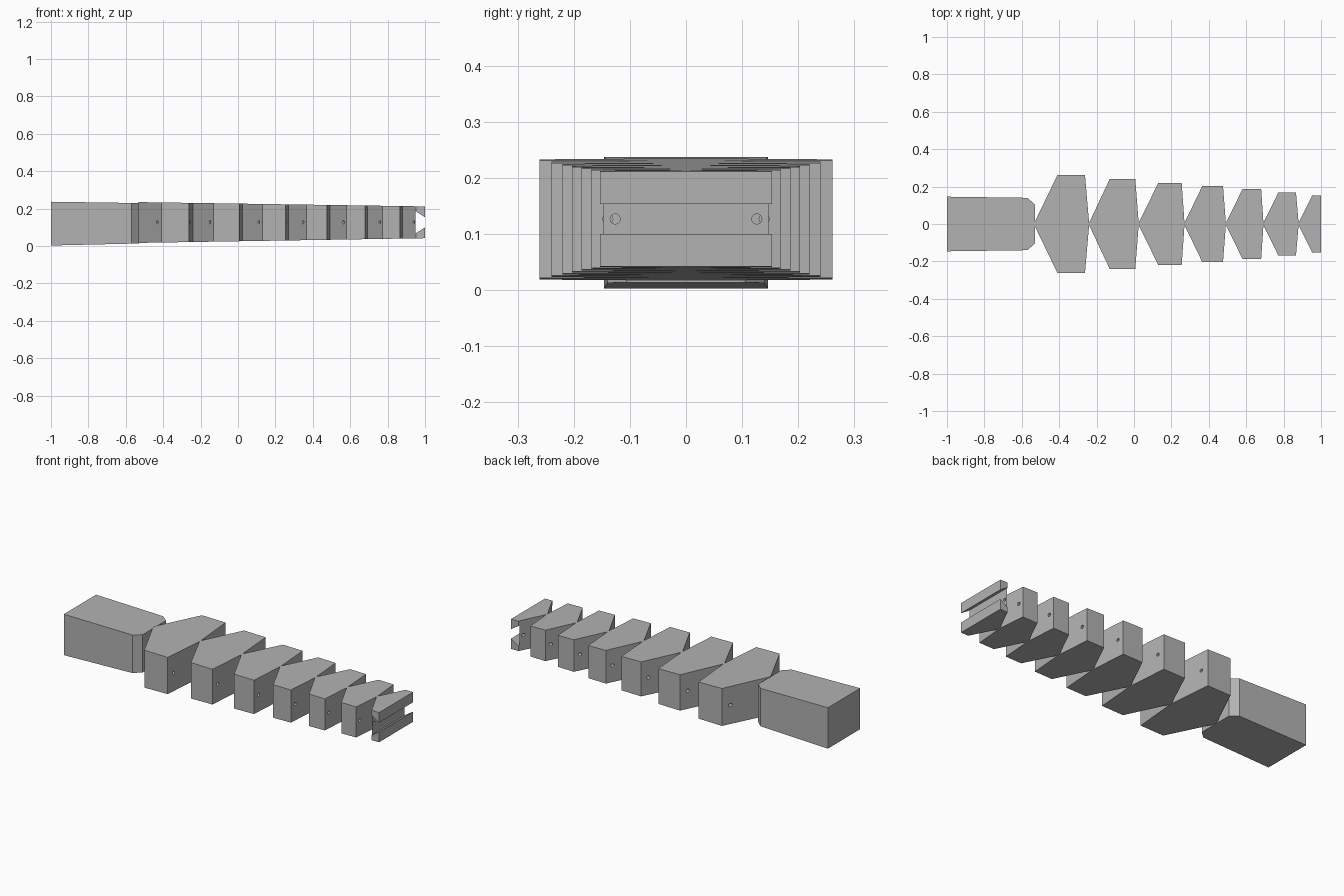
import bpy, bmesh, math

if "Cube" in bpy.data.objects:
    bpy.data.objects.remove(bpy.data.objects["Cube"])

grey = bpy.data.materials.new("plain grey")
grey.diffuse_color = (0.45, 0.45, 0.45, 1)
grey.use_nodes = True
grey.node_tree.nodes["Principled BSDF"].inputs["Base Color"].default_value = grey.diffuse_color


def lerp(a, b, t):
    return a + (b - a) * t


def body_z(x):
    """Bottom and top of the tapering segments at x."""
    t = (x + 0.53) / 1.53
    return lerp(0.017, 0.042, t), lerp(0.235, 0.212, t)


def head_z(x):
    """Bottom and top of the head block at x."""
    t = (x + 1) / 0.47
    return lerp(0.003, 0.014, t), lerp(0.237, 0.230, t)


def make_object(name, bm):
    bmesh.ops.recalc_face_normals(bm, faces=bm.faces)
    mesh = bpy.data.meshes.new(name)
    bm.to_mesh(mesh)
    bm.free()
    mesh.materials.append(grey)
    obj = bpy.data.objects.new(name, mesh)
    bpy.context.collection.objects.link(obj)
    return obj


def plan_solid(name, half, z_at):
    """Solid from a half outline in plan (x, half width), mirrored across y."""
    outline = half + [(x, -y) for x, y in reversed(half)]
    bm = bmesh.new()
    low = [bm.verts.new((x, y, z_at(x)[0])) for x, y in outline]
    high = [bm.verts.new((x, y, z_at(x)[1])) for x, y in outline]
    n = len(outline)
    bm.faces.new(low)
    bm.faces.new(high)
    for i in range(n):
        j = (i + 1) % n
        bm.faces.new((low[i], low[j], high[j], high[i]))
    return make_object(name, bm)


def side_prism(name, profile, y0, y1):
    """Prism along y from an (x, z) profile."""
    bm = bmesh.new()
    face = bm.faces.new([bm.verts.new((x, y0, z)) for x, z in profile])
    new = bmesh.ops.extrude_face_region(bm, geom=[face])["geom"]
    bmesh.ops.translate(bm, vec=(0, y1 - y0, 0),
                        verts=[v for v in new if isinstance(v, bmesh.types.BMVert)])
    return make_object(name, bm)


def cut(obj, cutter):
    mod = obj.modifiers.new("cut", 'BOOLEAN')
    mod.operation = 'DIFFERENCE'
    mod.solver = 'EXACT'
    mod.object = cutter
    cutter.hide_render = True
    cutter.hide_viewport = True
    cutter.display_type = 'WIRE'


# Head block with chamfered rear corners
plan_solid("head_block", [(-1, 0.146), (-0.57, 0.140), (-0.53, 0.105)], head_z)

# Tail segments: neck start, widest start, widest end, neck end, half width
PIN = 0.006
segments = [
    (-0.533, -0.410, -0.262, -0.240, 0.261),
    (-0.240, -0.130, 0.007, 0.025, 0.240),
    (0.025, 0.130, 0.255, 0.270, 0.220),
    (0.270, 0.365, 0.476, 0.491, 0.203),
    (0.491, 0.580, 0.680, 0.692, 0.186),
    (0.692, 0.772, 0.866, 0.880, 0.169),
    (0.880, 0.953, 1.000, None, 0.153),
]
for i, (x0, x1, x2, x3, w) in enumerate(segments):
    half = [(x0, PIN), (x1, w), (x2, w)]
    if x3 is not None:
        half.append((x3, PIN))
    seg = plan_solid(f"tail_segment_{i + 1}", half, body_z)

    # Pair of cord holes running lengthwise
    bm = bmesh.new()
    for s in (-1, 1):
        made = bmesh.ops.create_cone(bm, cap_ends=True, segments=16,
                                     radius1=0.009, radius2=0.009, depth=0.6)["verts"]
        for v in made:
            x, y, z = v.co
            v.co = ((x0 + x2) / 2 + z, s * 0.825 * w + x, 0.127 + y)
    cut(seg, make_object(f"hole_cutter_{i + 1}", bm))

# Dovetail groove across the end of the last segment
groove = side_prism("groove_cutter",
                    [(0.95, 0.068), (0.95, 0.186), (1.0, 0.154), (1.01, 0.1476),
                     (1.01, 0.1064), (1.0, 0.100)], -0.3, 0.3)
cut(seg, groove)
